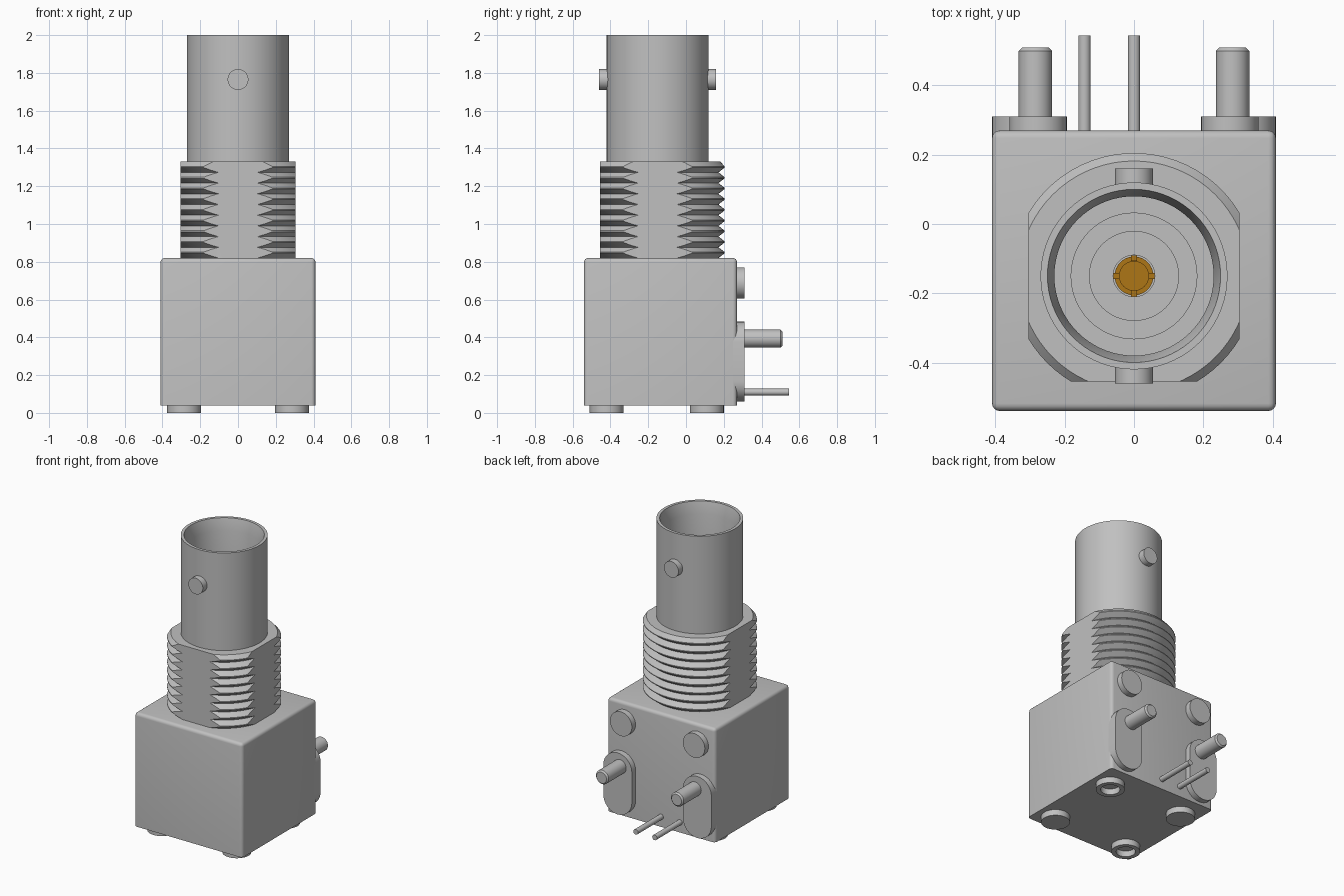
import bpy, bmesh, math
from mathutils import Matrix, Vector

cube = bpy.data.objects.get("Cube")
if cube:
    bpy.data.objects.remove(cube, do_unlink=True)

AXIS_Y = -0.15   # centre line of the barrel


def material(name, rgb):
    m = bpy.data.materials.new(name)
    m.use_nodes = True
    m.diffuse_color = (*rgb, 1)
    m.node_tree.nodes["Principled BSDF"].inputs["Base Color"].default_value = (*rgb, 1)
    return m


GREY = material("light_grey", (0.53, 0.53, 0.53))
GOLD = material("gold", (0.42, 0.18, 0.008))


def finish(bm, name, mat=GREY, smooth=True):
    bmesh.ops.recalc_face_normals(bm, faces=bm.faces)
    mesh = bpy.data.meshes.new(name)
    bm.to_mesh(mesh)
    bm.free()
    ob = bpy.data.objects.new(name, mesh)
    bpy.context.collection.objects.link(ob)
    mesh.materials.append(mat)
    if smooth:
        bpy.ops.object.select_all(action="DESELECT")
        ob.select_set(True)
        bpy.context.view_layer.objects.active = ob
        bpy.ops.object.shade_smooth_by_angle(angle=math.radians(30))
    return ob


def lathe(profile, origin, axis="Z", steps=64):
    """Revolve (radius, height) points that start and end on the axis."""
    bm = bmesh.new()
    verts = [bm.verts.new((r, 0, h)) for r, h in profile]
    edges = [bm.edges.new(pair) for pair in zip(verts, verts[1:])]
    bmesh.ops.spin(bm, geom=verts + edges, cent=(0, 0, 0), axis=(0, 0, 1),
                   angle=math.tau, steps=steps, use_duplicate=False)
    bmesh.ops.remove_doubles(bm, verts=bm.verts, dist=1e-5)
    bmesh.ops.dissolve_degenerate(bm, edges=bm.edges, dist=1e-5)
    turn = Matrix.Rotation(-math.pi / 2, 4, "X") if axis == "Y" else Matrix()
    bm.transform(Matrix.Translation(origin) @ turn)
    return bm


def rod(name, origin, radius, length, axis="Z", chamfer=0.0, steps=40):
    profile = [(0, 0), (radius, 0), (radius, length - chamfer)]
    if chamfer:
        profile.append((radius - chamfer, length))
    else:
        profile[-1] = (radius, length)
    return finish(lathe(profile + [(0, length)], origin, axis, steps), name)


# Housing block, rounded everywhere except around its base
bm = bmesh.new()
bmesh.ops.create_cube(bm, size=1)
bm.transform(Matrix.Translation((0, -0.135, 0.43)) @ Matrix.Diagonal((0.82, 0.81, 0.78, 1)))
rounded = [e for e in bm.edges if max(v.co.z for v in e.verts) > 0.5]
bmesh.ops.bevel(bm, geom=rounded, offset=0.022, segments=4, profile=0.5, affect="EDGES")
finish(bm, "housing")

# Threaded collar with flats on both sides and the front
TEETH, Z0, Z1 = 9, 0.82, 1.33
ROOT, CREST = 0.322, 0.355
pitch = (Z1 - Z0) / TEETH
profile = [(0, Z0 - 0.01), (ROOT, Z0 - 0.01)]
for i in range(TEETH):
    z = Z0 + i * pitch
    profile += [(ROOT, z), (CREST, z + pitch * 0.45), (CREST, z + pitch * 0.55)]
profile += [(ROOT + 0.01, Z1), (0, Z1)]
bm = lathe(profile, (0, AXIS_Y, 0), steps=72)
for normal in (Vector((1, 0, 0)), Vector((-1, 0, 0)), Vector((0, -1, 0))):
    cut = bmesh.ops.bisect_plane(
        bm, geom=bm.verts[:] + bm.edges[:] + bm.faces[:], dist=1e-6,
        plane_co=Vector((0, AXIS_Y, 0)) + normal * 0.305, plane_no=normal, clear_outer=True)
    rim = [g for g in cut["geom_cut"] if isinstance(g, bmesh.types.BMEdge)]
    bmesh.ops.triangle_fill(bm, edges=rim, use_beauty=True, normal=normal)
finish(bm, "threaded_collar")

# Hollow barrel with a tapered mouth
finish(lathe([(0, 1.32), (0.27, 1.32), (0.27, 2), (0.25, 2), (0.23, 1.92),
              (0.23, 1.5), (0, 1.5)], (0, AXIS_Y, 0), steps=72), "barrel")

# Stepped insulator around the contact
finish(lathe([(0, 1.49), (0.183, 1.49), (0.183, 1.56), (0.13, 1.56), (0.13, 1.72),
              (0.06, 1.72), (0.06, 1.6), (0, 1.6)], (0, AXIS_Y, 0)), "insulator")

# Contact socket: core and four spring fingers
finish(lathe([(0, 1.59), (0.056, 1.59), (0.056, 1.71), (0.042, 1.71),
              (0.042, 1.62), (0, 1.62)], (0, AXIS_Y, 0), steps=32), "contact_socket", GOLD)
for i in range(4):
    bm = bmesh.new()
    bmesh.ops.create_cube(bm, size=1)
    bm.transform(Matrix.Translation((0, AXIS_Y, 1.66)) @ Matrix.Rotation(i * math.pi / 2, 4, "Z")
                 @ Matrix.Translation((0.051, 0, 0)) @ Matrix.Diagonal((0.017, 0.018, 0.11, 1)))
    finish(bm, f"contact_finger_{i + 1}", GOLD, smooth=False)

# Locking studs on the front and back of the barrel
rod("front_locking_stud", (0, AXIS_Y - 0.31, 1.765), 0.055, 0.06, "Y")
rod("back_locking_stud", (0, AXIS_Y + 0.25, 1.765), 0.055, 0.06, "Y")

# Mounting posts, pads and discs on the back, mirrored left and right
for side, sign in (("left", 1), ("right", -1)):
    rod(f"{side}_back_disc", (sign * 0.277, 0.26, 0.688), 0.083, 0.05, "Y")
    rod(f"{side}_mounting_post", (sign * 0.285, 0.26, 0.393), 0.048, 0.25, "Y", chamfer=0.01)
    bm = bmesh.new()
    radius, ring = 0.108, []
    for centre, start in ((0.375, 0), (0.168, math.pi)):
        for k in range(17):
            a = start + math.pi * k / 16
            ring.append(bm.verts.new((sign * 0.302 + radius * math.cos(a), 0.24,
                                      centre + radius * math.sin(a))))
    face = bm.faces.new(ring)
    side_walls = bmesh.ops.extrude_face_region(bm, geom=[face])
    bmesh.ops.translate(bm, vec=(0, 0.07, 0),
                        verts=[g for g in side_walls["geom"] if isinstance(g, bmesh.types.BMVert)])
    finish(bm, f"{side}_mounting_pad")

# Thin solder pins
for name, x in (("signal_pin", 0), ("ground_pin", -0.143)):
    rod(name, (x, 0.26, 0.11), 0.018, 0.285, "Y", steps=24)

# Feet: solid on one diagonal, recessed on the other
for x in (-0.285, 0.285):
    for y in (-0.42, 0.11):
        name = f"{'front' if y < 0 else 'back'}_{'left' if x > 0 else 'right'}_foot"
        if (x > 0) == (y > 0):
            finish(lathe([(0, 0.04), (0.06, 0.04), (0.06, 0), (0.09, 0), (0.09, 0.05),
                          (0, 0.05)], (x, y, 0), steps=40), name)
        else:
            rod(name, (x, y, 0), 0.09, 0.05)
